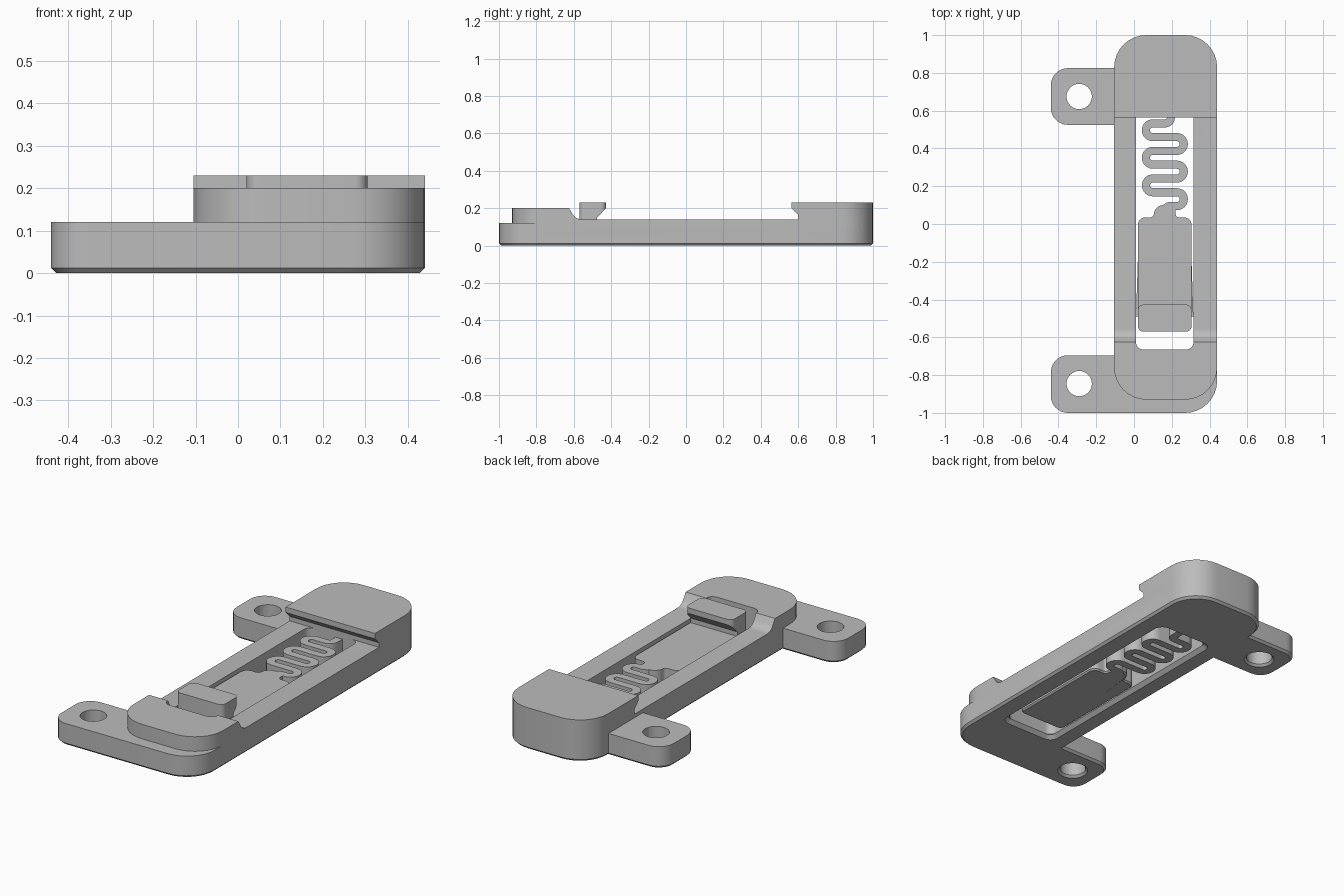
import bpy, bmesh, math
from mathutils import Vector

old = bpy.data.objects.get("Cube")
if old:
    bpy.data.objects.remove(old, do_unlink=True)

grey = bpy.data.materials.new("plain grey")
grey.use_nodes = True
COLOUR = (0.5, 0.5, 0.5, 1)
grey.diffuse_color = COLOUR
grey.node_tree.nodes["Principled BSDF"].inputs["Base Color"].default_value = COLOUR


def rounded(points, closed=True, steps=8):
    """Replace each (a, b, radius) corner with a tangent arc."""
    out, n = [], len(points)
    for i, (a, b, r) in enumerate(points):
        p = Vector((a, b))
        if r == 0 or (not closed and i in (0, n - 1)):
            out.append(p)
            continue
        u = (Vector(points[i - 1][:2]) - p).normalized()
        v = (Vector(points[(i + 1) % n][:2]) - p).normalized()
        half = u.angle(v) / 2
        centre = p + (u + v).normalized() * r / math.sin(half)
        start = p + u * r / math.tan(half) - centre
        end = p + v * r / math.tan(half) - centre
        sweep = start.angle_signed(end)
        for k in range(steps + 1):
            t = -sweep * k / steps
            c, s = math.cos(t), math.sin(t)
            out.append(centre + Vector((start.x * c - start.y * s, start.x * s + start.y * c)))
    return out


def rect(x0, x1, y0, y1, r):
    return rounded([(x0, y0, r), (x1, y0, r), (x1, y1, r), (x0, y1, r)])


def circle(x, y, r, sides=32):
    return [Vector((x + r * math.cos(math.tau * k / sides), y + r * math.sin(math.tau * k / sides)))
            for k in range(sides)]


def prism(name, outline, lo, hi, axis="z", chamfer=0, end="bottom"):
    """Extrude an outline along z (plan) or x (side profile)."""
    def place(p, h):
        return (p.x, p.y, h) if axis == "z" else (h, p.x, p.y)
    bm = bmesh.new()
    low = [bm.verts.new(place(p, lo)) for p in outline]
    high = [bm.verts.new(place(p, hi)) for p in outline]
    bottom, top = bm.faces.new(low), bm.faces.new(high)
    for i in range(len(low)):
        j = (i + 1) % len(low)
        bm.faces.new((low[i], low[j], high[j], high[i]))
    bmesh.ops.recalc_face_normals(bm, faces=bm.faces)
    if chamfer:
        cap = bottom if end == "bottom" else top
        bmesh.ops.bevel(bm, geom=list(cap.edges), offset=chamfer, segments=1, affect="EDGES")
    mesh = bpy.data.meshes.new(name)
    bm.to_mesh(mesh)
    bm.free()
    mesh.materials.append(grey)
    obj = bpy.data.objects.new(name, mesh)
    bpy.context.collection.objects.link(obj)
    return obj


def combine(target, other, operation):
    mod = target.modifiers.new("combine", "BOOLEAN")
    mod.operation, mod.solver, mod.object = operation, "EXACT", other
    bpy.context.view_layer.objects.active = target
    bpy.ops.object.modifier_apply(modifier=mod.name)
    bpy.data.objects.remove(other, do_unlink=True)


LEFT, RIGHT, MID = -0.105, 0.44, 0.1625

# Base plate with front flange and two mounting tabs
frame = prism("frame", rounded([
    (-0.44, -1, 0.09), (RIGHT, -1, 0.17), (RIGHT, 1, 0.17), (LEFT, 1, 0.17),
    (LEFT, 0.825, 0), (-0.44, 0.825, 0.09), (-0.44, 0.525, 0.09), (LEFT, 0.525, 0),
    (LEFT, -0.695, 0), (-0.44, -0.695, 0.09)]), 0, 0.12, chamfer=0.012)

# Rails with front block and undercut back block
upper = prism("upper_body", rounded([
    (-1.1, 0.06, 0), (1.1, 0.06, 0), (1.1, 0.23, 0), (0.565, 0.23, 0), (0.565, 0.2, 0),
    (0.6, 0.165, 0), (0.6, 0.14, 0), (-0.59, 0.14, 0.06), (-0.625, 0.2, 0), (-1.1, 0.2, 0)]),
    -0.5, 0.5, axis="x")
combine(upper, prism("plan", rect(LEFT, RIGHT, -0.93, 1, 0.17), 0, 0.5), "INTERSECT")
combine(frame, upper, "UNION")

# Slot for the slider, flared at the underside
combine(frame, prism("slot", rect(0.01, 0.315, -0.665, 0.5, 0.04), -0.1, 0.4), "DIFFERENCE")
combine(frame, prism("slot_end", rect(0.01, 0.315, -0.1, 0.6, 0.04), -0.1, 0.15), "DIFFERENCE")
combine(frame, prism("flare", rect(-0.01, 0.335, -0.685, 0.62, 0.05), -0.02, 0.02,
                     chamfer=0.02, end="top"), "DIFFERENCE")

# Screw holes
for y in (0.675, -0.845):
    combine(frame, prism("hole", circle(-0.29, y, 0.067), -0.1, 0.3), "DIFFERENCE")
    combine(frame, prism("hole_flare", circle(-0.29, y, 0.079), -0.012, 0.012,
                         chamfer=0.012, end="top"), "DIFFERENCE")

# Slider plate with necked back end
Z0, Z1 = 0.01, 0.125
slider = prism("slider", rounded([
    (0.02, -0.57, 0.03), (0.305, -0.57, 0.03), (0.305, 0.035, 0.04), (0.22, 0.035, 0.02),
    (0.22, 0.1, 0.03), (0.105, 0.1, 0.05), (0.105, 0.035, 0.02), (0.02, 0.035, 0.04)]),
    Z0, Z1, chamfer=0.008)

# Hooked catch on the slider
hook = prism("hook", rounded([
    (-0.57, 0.06, 0), (-0.57, 0.23, 0), (-0.427, 0.23, 0), (-0.427, 0.2, 0),
    (-0.475, 0.15, 0), (-0.475, 0.06, 0)]), 0, 0.4, axis="x")
combine(hook, prism("hook_plan", rect(0.02, 0.305, -0.57, -0.427, 0.03), 0, 0.5), "INTERSECT")
combine(slider, hook, "UNION")

# Serpentine spring as a ribbon of constant width
PITCH, HALF = 0.073, 0.0215
ENDS = (0.0635, 0.2635)
path = [(0.195, 0.64, 0), (0.195, 0.533, 0.03)]
for i in range(6):
    x = ENDS[i % 2]
    path += [(x, 0.533 - i * PITCH, 0.036), (x, 0.533 - (i + 1) * PITCH, 0.036)]
path += [(MID, 0.095, 0.03), (MID, 0.03, 0)]
line = rounded(path, closed=False)
sides = ([], [])
for i, p in enumerate(line):
    d = (line[min(i + 1, len(line) - 1)] - line[max(i - 1, 0)]).normalized()
    normal = Vector((-d.y, d.x)) * HALF
    sides[0].append(p + normal)
    sides[1].append(p - normal)
spring = prism("spring", sides[0] + sides[1][::-1], Z0, Z1)
combine(slider, spring, "UNION")

# Guide ribs that taper along both edges of the slider
for name, s in (("left_rib", 1), ("right_rib", -1)):
    wedge = [Vector((MID + s * w, y)) for w, y in
             ((0.13, -0.49), (0.152, -0.49), (0.1425, -0.2), (0.13, -0.2))]
    prism(name, wedge, 0.04, 0.09)

# Smooth the rounded walls, keep the edges sharp
bpy.ops.object.select_all(action="DESELECT")
for obj in (frame, slider):
    obj.select_set(True)
bpy.context.view_layer.objects.active = frame
bpy.ops.object.shade_smooth_by_angle(angle=math.radians(30))
